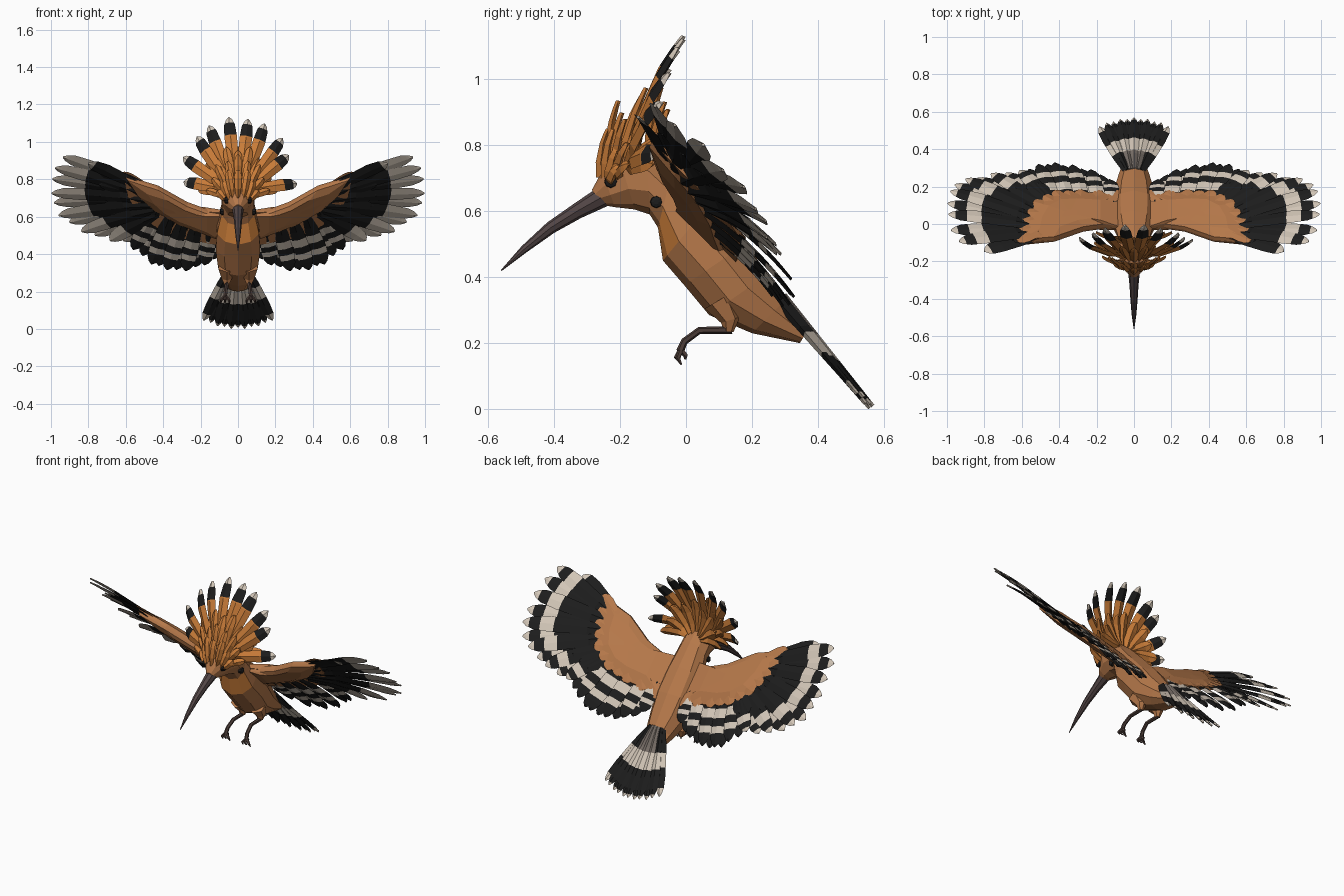
import bpy, bmesh, math
from mathutils import Vector as V

if "Cube" in bpy.data.objects:
    bpy.data.objects.remove(bpy.data.objects["Cube"])

COLOURS = {
    "body_tan": (0.46, 0.187, 0.068), "crest_orange": (0.58, 0.20, 0.04),
    "feather_black": (0.012, 0.012, 0.012), "feather_cream": (0.64, 0.56, 0.47),
    "tail_grey": (0.19, 0.16, 0.14), "bill_grey": (0.085, 0.06, 0.06),
    "leg_brown": (0.07, 0.045, 0.038)}
MATS = []
for name, c in COLOURS.items():
    m = bpy.data.materials.new(name)
    m.diffuse_color = (*c, 1)
    m.use_nodes = True
    m.node_tree.nodes["Principled BSDF"].inputs["Base Color"].default_value = m.diffuse_color
    MATS.append(m)
TAN, ORANGE, BLACK, CREAM, GREY, BILL, LEG = range(7)


def finish(bm, name):
    bmesh.ops.recalc_face_normals(bm, faces=bm.faces)
    me = bpy.data.meshes.new(name)
    bm.to_mesh(me)
    bm.free()
    for m in MATS:
        me.materials.append(m)
    ob = bpy.data.objects.new(name, me)
    bpy.context.collection.objects.link(ob)


def skin(bm, rings, mats):
    """Join closed rings of points into a capped skin, one material per span
    (or a pair of materials: first half of the ring, second half)."""
    mats = [m if isinstance(m, tuple) else (m, m) for m in mats]
    vs = [[bm.verts.new(p) for p in r] for r in rings]
    n = len(vs[0])
    for a, b, m in zip(vs, vs[1:], mats):
        for i in range(n):
            j = (i + 1) % n
            bm.faces.new((a[i], a[j], b[j], b[i])).material_index = m[i >= n / 2]
    bm.faces.new(vs[0]).material_index = mats[0][0]
    bm.faces.new(vs[-1]).material_index = mats[-1][0]


def tube(bm, pts, radii, mat, sides=6):
    pts = [V(p) for p in pts]
    rings = []
    for i, (p, r) in enumerate(zip(pts, radii)):
        d = (pts[min(i + 1, len(pts) - 1)] - pts[max(i - 1, 0)]).normalized()
        u = d.cross(V((1, 0, 0)) if abs(d.x) < .8 else V((0, 0, 1))).normalized()
        w = d.cross(u)
        rings.append([p + r * (u * math.cos(a) + w * math.sin(a))
                      for a in (math.tau * k / sides for k in range(sides))])
    skin(bm, rings, [mat] * (len(pts) - 1))


SHAPE = [(0, .45), (.3, .85), (.7, 1), (.88, .85), (.96, .5), (1, .12)]


def feather(bm, root, tip, half, normal, bands, thick=.009, bend=0):
    """Flat diamond-section feather; bands = [(end, material), ...] along it."""
    root, tip, normal = V(root), V(tip), V(normal).normalized()
    d = tip - root
    side = normal.cross(d).normalized()
    up = d.cross(side).normalized()
    ts = sorted({t for t, _ in SHAPE} | {e for e, _ in bands})
    rings, mats = [], []
    for t in ts:
        for (t0, w0), (t1, w1) in zip(SHAPE, SHAPE[1:]):
            if t0 <= t <= t1:
                w = half * (w0 + (w1 - w0) * (t - t0) / (t1 - t0))
        h = thick * (1 - .6 * t)
        p = root + d * t + up * bend * 4 * t * (1 - t)
        rings.append([p + side * w, p + up * h, p - side * w, p - up * h])
    for a, b in zip(ts, ts[1:]):
        mats.append(next(m for e, m in bands if (a + b) / 2 <= e))
    skin(bm, rings, mats)


def along(path, f):
    """Point at fraction f along a list of points (even steps)."""
    f *= len(path) - 1
    i = min(int(f), len(path) - 2)
    return V(path[i]).lerp(V(path[i + 1]), f - i)


# body and head: (top y, z), (bottom y, z), half width
bm = bmesh.new()
BODY = [((-.285, .665), (-.265, .62), .022), ((-.255, .72), (-.215, .612), .055),
        ((-.21, .785), (-.155, .605), .08), ((-.12, .795), (-.11, .59), .09),
        ((-.04, .73), (-.085, .55), .093), ((.07, .62), (-.07, .45), .118),
        ((.18, .50), (-.005, .375), .125), ((.25, .41), (.07, .285), .112),
        ((.305, .335), (.20, .23), .085), ((.37, .24), (.345, .20), .05)]
rings = []
for t, b, w in BODY:
    t, b = V((0, *t)), V((0, *b))
    rings.append([(t + b) / 2 + (t - b) / 2 * math.cos(a) + V((w * math.sin(a), 0, 0))
                  for a in (math.tau * k / 10 for k in range(10))])
skin(bm, rings, [TAN] * (len(BODY) - 1))
# brighter breast
for f in bm.faces:
    c = f.calc_center_median()
    if .45 < c.z < .54 and c.y < -.03:
        f.material_index = ORANGE
finish(bm, "body")

# long curved bill
bm = bmesh.new()
tube(bm, [(0, -.25, .645), (0, -.33, .60), (0, -.41, .55), (0, -.49, .485), (0, -.56, .42)],
     [.032, .024, .019, .012, .002], BILL, 8)
finish(bm, "bill")

# eyes and dark neck spots
bm = bmesh.new()
for s in (1, -1):
    for x, y, z, r in ((.066, -.228, .69, .02), (.089, -.09, .628, .019)):
        tube(bm, [(s * (x - .012), y, z), (s * (x + .004), y, z), (s * (x + .008), y, z)],
             [r, r * .9, r * .4], BLACK, 8)
finish(bm, "eyes_and_neck_spots")

# crest: tall banded fan sweeping back, with short plain fans before and behind
bm = bmesh.new()
N = 10
for i in range(N):
    a = math.radians(-88 + 176 * i / (N - 1))
    s, c = math.sin(a), math.cos(a)
    root = (s * .055, -.16, .735 + .03 * c)
    tip = (s * (.315 if i % 2 else .29), -.005 - .08 * s * s, .76 + .375 * c ** .8 - .01 * (i % 2))
    feather(bm, root, tip, .034, (s * .6, -1, .4),
            [(.72, ORANGE), (.91, BLACK), (1, CREAM)], .018, .028)
# layers: count, length, root y, tip y, root z, half width
for n, length, y0, y1, z0, h in ((11, .25, -.20, -.13, .72, .024), (9, .20, -.235, -.205, .70, .02),
                                 (7, .13, -.255, -.235, .68, .02), (9, .24, -.11, -.075, .74, .03)):
    for i in range(n):
        a = math.radians(-88 + 176 * i / (n - 1))
        s, c = math.sin(a), math.cos(a)
        L = length * (1 - .12 * (i % 2))
        feather(bm, (s * .055, y0 + .03 * abs(s), z0 + .02 * c),
                (s * L * .85, y1 + .03 * abs(s), .735 + L * c),
                h, (s * .6, -1, .4), [(1, ORANGE)], .018, .012)
finish(bm, "crest")


# wings: laid out in front view (x, z) on a slanted, slightly cupped surface
def wp(x, z, off=0, s=1):
    y = -.02 - 1.0 * (z - .62) + .22 * (x - .12) + .27 * max(0, x - .8)
    y += .22 * math.exp(-((x - .58) / .2) ** 2) * max(0, .7 - z)
    if y > .27:
        y = .27 + (y - .27) * .5
    return V((s * x, y + off * .7, z + off * .7))


PRIMARY_TIPS = [(.80, .89), (.965, .92), (.985, .835), (1.0, .75), (.985, .675),
                (.955, .605), (.88, .55), (.80, .505), (.70, .48), (.61, .465)]
SECONDARY_TIPS = [(.56, .43), (.47, .355), (.40, .325), (.31, .31), (.22, .33), (.13, .37)]
COVERT = [(.07, .62), (.16, .625), (.27, .665), (.43, .755), (.61, .81), (.59, .71),
          (.53, .61), (.42, .53), (.28, .48), (.07, .44)]
UNDER = [(.07, .61), (.16, .625), (.27, .665), (.43, .755), (.60, .81), (.54, .72),
         (.45, .64), (.32, .565), (.2, .52), (.07, .47)]


def pad(bm, outline, base, bulge, s):
    mid = sum((V(p) for p in outline), V((0, 0))) / len(outline)
    skin(bm, [[wp(*mid.lerp(V(p), k), o, s) for p in outline]
              for k, o in ((1, 0), (.97, base), (.6, bulge), (.15, bulge))], [TAN] * 3)


for s, side in ((1, "right"), (-1, "left")):
    nrm = (-.22 * s, 1, 1)
    # long outer flight feathers: dark-ended above, pale-ended below
    over_under = (BLACK, CREAM)
    bm = bmesh.new()
    for i in range(12):
        f = i / 11
        root, tip = V((.50, .745)).lerp(V((.43, .60)), f), along(PRIMARY_TIPS, f)
        o = .014 * (i % 2) - .007
        bands = [(.66, BLACK), (.81, CREAM), (.93, over_under), (1, CREAM)]
        if i == 0:
            bands = [(.9, BLACK), (1, CREAM)]
        feather(bm, wp(*root, o, s), wp(*tip, o, s), .046, nrm, bands, .011, .014)
    finish(bm, side + "_wing_primaries")
    # inner flight feathers with two pale stripes
    bm = bmesh.new()
    for i in range(10):
        f = i / 9
        root, tip = V((.43, .64)).lerp(V((.11, .55)), f), along(SECONDARY_TIPS, f)
        o = .014 * (i % 2) - .007
        feather(bm, wp(*root, o, s), wp(*tip, o, s), .043, nrm,
                [(.45, BLACK), (.59, CREAM), (.71, BLACK), (.81, CREAM), (1, BLACK)], .011, .016)
    finish(bm, side + "_wing_secondaries")
    # dark middle row lying over the primaries
    bm = bmesh.new()
    for i in range(9):
        f = i / 8
        root = V((.46, .73)).lerp(V((.40, .58)), f)
        tip = root.lerp(along(PRIMARY_TIPS, f), .55)
        feather(bm, wp(*root, .018, s), wp(*tip, .018, s), .034, nrm, [(1, BLACK)])
    finish(bm, side + "_wing_dark_coverts")
    # tan shoulder pads above and below, with a ragged feather edge
    bm = bmesh.new()
    pad(bm, COVERT, .022, .042, s)
    pad(bm, UNDER, -.015, -.03, s)
    for i in range(11):
        edge = along(COVERT[4:], i / 10)
        root = edge.lerp(V((.3, .62)), .45)
        feather(bm, wp(*root, .03, s), wp(*(edge + (edge - root) * .1), .024, s),
                .034, nrm, [(1, TAN)])
    finish(bm, side + "_wing_shoulder")

# tail fan
bm = bmesh.new()
N = 11
for i in range(N):
    k = -1 + 2 * i / (N - 1)
    o = .006 * (i % 2) - .006 * abs(k)
    root = V((k * .045, .285 + o, .335 + o))
    tip = V((k * .183, .56 - .035 * k * k + o, .003 + .05 * k * k + o))
    base = BLACK if abs(k) > .7 else GREY
    bands = [(.36, base), (.60, CREAM), (.955, BLACK), (1, CREAM)]
    if abs(k) > .9:
        bands = [(.36, BLACK), (.58, CREAM), (.88, BLACK), (1, CREAM)]
    feather(bm, root, tip, .029, (0, .75, .66), bands, .016)
finish(bm, "tail")

# legs: thigh, shank and curled toes
for s, side in ((1, "right"), (-1, "left")):
    bm = bmesh.new()
    x = s * .06
    tube(bm, [(x, .10, .33), (x, .135, .27), (x, .13, .235)], [.05, .03, .014], TAN)
    tube(bm, [(x, .14, .24), (x, .04, .238), (x * 1.1, -.005, .205), (x * 1.15, -.018, .175)],
         [.012, .011, .011, .012], LEG)
    foot = V((x * 1.15, -.015, .18))
    for dx, dy, dz in ((-.022, -.012, -.045), (0, -.018, -.04), (.022, -.012, -.045), (0, .018, -.03)):
        mid = foot + V((dx, dy * .8, dz * .6))
        tube(bm, [foot, mid, foot + V((dx * 1.1, dy * .4 + .006, dz))], [.009, .008, .003], LEG, 5)
    finish(bm, side + "_leg")
